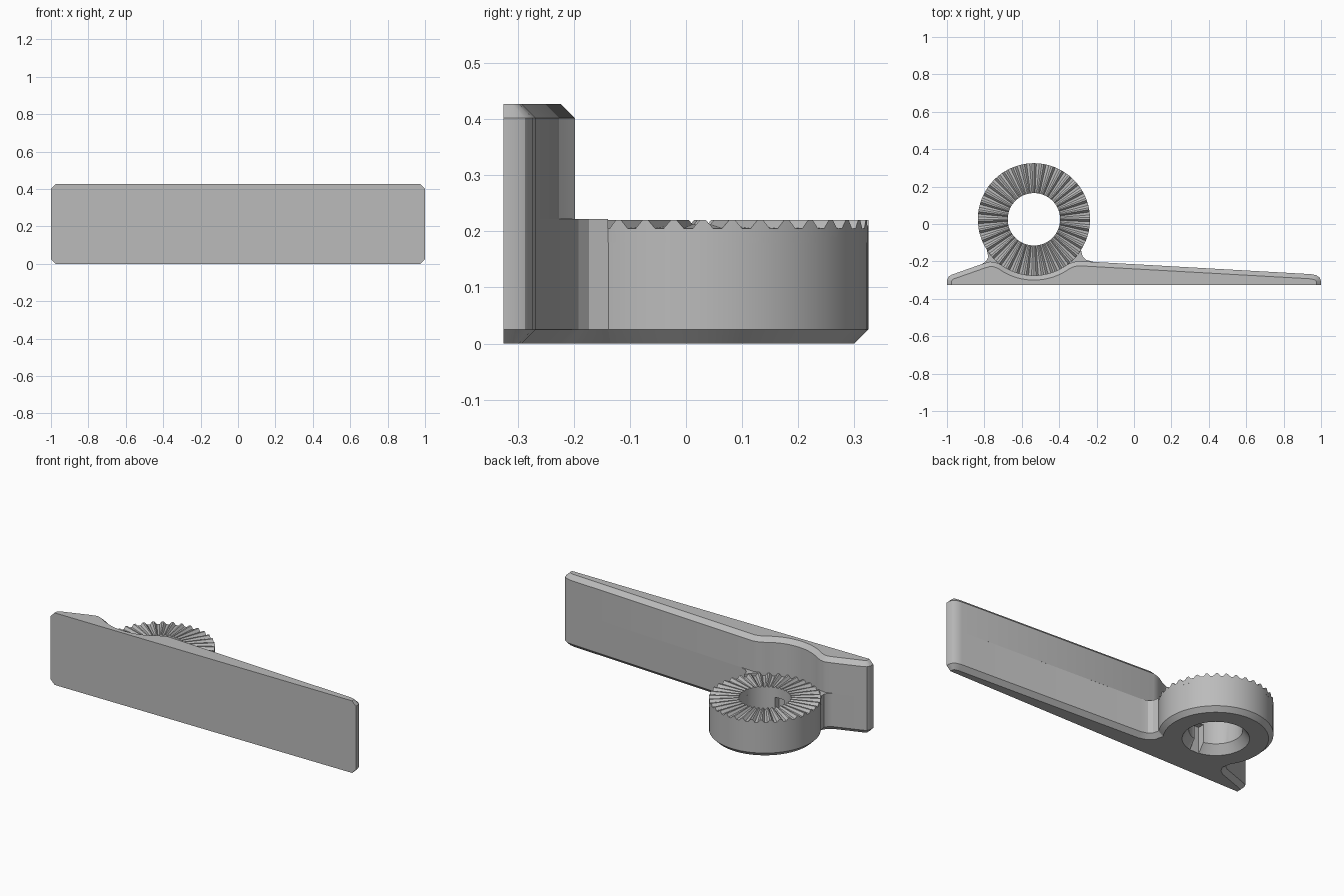
import bpy, bmesh, math
from mathutils import Vector

cube = bpy.data.objects.get("Cube")
if cube:
    bpy.data.objects.remove(cube, do_unlink=True)

CENTRE = Vector((-0.535, 0.025))
RING_R, HOLE_R = 0.30, 0.14
BEVEL, SEAM, TOP = 0.025, 0.222, 0.427
TEETH, TOOTH_TOP, TOOTH_BASE = 36, 0.22, 0.18

grey = bpy.data.materials.new("plain grey")
grey.use_nodes = True
grey.diffuse_color = (0.5, 0.5, 0.5, 1)
grey.node_tree.nodes["Principled BSDF"].inputs["Base Color"].default_value = (0.5, 0.5, 0.5, 1)


def finish(name, bm):
    bmesh.ops.recalc_face_normals(bm, faces=bm.faces)
    mesh = bpy.data.meshes.new(name)
    bm.to_mesh(mesh)
    bm.free()
    obj = bpy.data.objects.new(name, mesh)
    bpy.context.collection.objects.link(obj)
    mesh.materials.append(grey)
    return obj


def activate(obj):
    bpy.ops.object.select_all(action='DESELECT')
    obj.select_set(True)
    bpy.context.view_layer.objects.active = obj


def smooth(obj):
    activate(obj)
    bpy.ops.object.shade_smooth_by_angle(angle=math.radians(28))


def polar(radius, degrees):
    a = math.radians(degrees)
    return CENTRE + Vector((math.cos(a), math.sin(a))) * radius


def arc(start, end, steps):
    return [polar(RING_R, start + (end - start) * i / steps) for i in range(steps + 1)]


def inset(path, d):
    """Move an open left-to-right path inwards, with mitred corners."""
    dirs = [(b - a).normalized() for a, b in zip(path, path[1:])]
    result = []
    for i, p in enumerate(path):
        n1, n2 = (Vector((t.y, -t.x)) for t in (dirs[max(i - 1, 0)], dirs[min(i, len(dirs) - 1)]))
        result.append(p + (n1 + n2) * d / (1 + n1.dot(n2)))
    return result


def loft(name, path, levels):
    """Stack copies of the outline; each level is (height, inset)."""
    bm = bmesh.new()
    loops = [[bm.verts.new((p.x, p.y, z)) for p in inset(path, d)] for z, d in levels]
    n = len(path)
    for low, high in zip(loops, loops[1:]):
        for i in range(n):
            j = (i + 1) % n
            bm.faces.new((low[i], low[j], high[j], high[i]))
    bm.faces.new(loops[0])
    bm.faces.new(loops[-1])
    return finish(name, bm)


def cut(obj, z0, z1, r0, r1):
    """Cut a round, possibly tapered, hole around the ring axis."""
    bm = bmesh.new()
    bmesh.ops.create_cone(bm, cap_ends=True, segments=72, radius1=r0, radius2=r1, depth=z1 - z0)
    bmesh.ops.translate(bm, verts=bm.verts, vec=(*CENTRE, (z0 + z1) / 2))
    apply_cut(obj, finish("cutter", bm))


def apply_cut(obj, cutter):
    cutter.hide_render = True
    mod = obj.modifiers.new("cut", 'BOOLEAN')
    mod.operation, mod.solver, mod.object = 'DIFFERENCE', 'EXACT', cutter
    activate(obj)
    bpy.ops.object.modifier_apply(modifier=mod.name)
    bpy.data.objects.remove(cutter, do_unlink=True)


def points(*pairs):
    return [Vector(p) for p in pairs]


# Rounded ends shared by both halves of the plate
left_end = points((-1, -0.325), (-1, -0.30), (-0.991, -0.28), (-0.972, -0.27), (-0.81, -0.213))
right_end = points((0.945, -0.268), (0.975, -0.274), (0.993, -0.287), (1, -0.305), (1, -0.325))

# Upper plate, scooped to clear the toothed ring
upper = (left_end + points((-0.77, -0.201), (-0.74, -0.205)) + arc(234, 306, 18)
         + points((-0.33, -0.205), (-0.30, -0.198)) + right_end)
plate = loft("upper_plate", upper, [(SEAM, 0), (TOP - BEVEL, 0), (TOP, BEVEL)])
smooth(plate)

# Lower plate blending into the round hub
lower = (left_end + points((-0.79, -0.197), (-0.779, -0.178)) + arc(213, -33, 64)
         + points((-0.275, -0.173), (-0.255, -0.192), (-0.215, -0.203)) + right_end)
hub = loft("lower_plate_and_hub", lower, [(0, BEVEL), (BEVEL, 0), (SEAM, 0)])

# Seat for the teeth, through hole, countersink and key slot
cut(hub, TOOTH_BASE, 0.3, RING_R + 0.0005, RING_R + 0.0005)
cut(hub, -0.1, 0.3, HOLE_R, HOLE_R)
cut(hub, -0.01, 0.05, 0.183, HOLE_R - 0.0005)
bm = bmesh.new()
bmesh.ops.create_cube(bm, size=1)
bmesh.ops.scale(bm, verts=bm.verts, vec=(0.06, 0.18, 0.165))
bmesh.ops.translate(bm, verts=bm.verts, vec=(CENTRE.x, CENTRE.y - 0.085, 0.0725))
apply_cut(hub, finish("slot_cutter", bm))
smooth(hub)

# Radial teeth: flat crest, slope, flat root, slope
bm = bmesh.new()
columns = []
for i in range(TEETH):
    for share, root in ((0, 0), (0.2, 0), (0.45, 1), (0.75, 1)):
        angle = 360 * (i + share) / TEETH
        columns.append([bm.verts.new((*polar(r, angle), z)) for r, z in (
            (RING_R, TOOTH_BASE), (RING_R, TOOTH_TOP - 0.015 * root),
            (HOLE_R, TOOTH_TOP - 0.008 * root), (HOLE_R, TOOTH_BASE))])
for a, b in zip(columns, columns[1:] + columns[:1]):
    for k in range(4):
        m = (k + 1) % 4
        bm.faces.new((a[k], b[k], b[m], a[m]))
teeth = finish("toothed_ring", bm)
activate(teeth)
bpy.ops.object.shade_smooth_by_angle(angle=math.radians(12))
